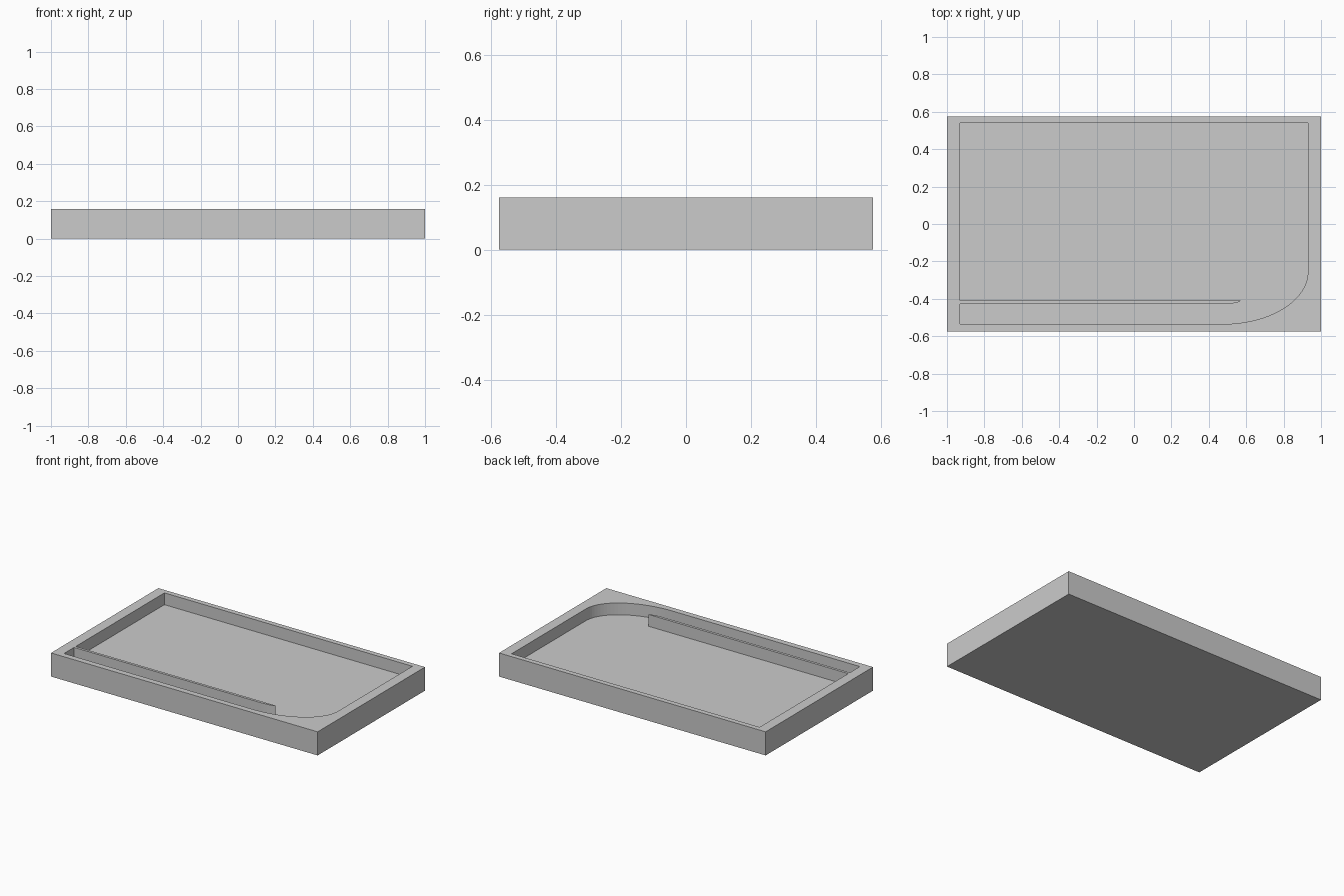
import bpy, bmesh, math

if "Cube" in bpy.data.objects:
    bpy.data.objects.remove(bpy.data.objects["Cube"])

grey = bpy.data.materials.new("plain grey")
grey.diffuse_color = (0.6, 0.6, 0.6, 1)
grey.use_nodes = True
grey.node_tree.nodes["Principled BSDF"].inputs["Base Color"].default_value = grey.diffuse_color


def prism(name, outline, z0, z1):
    """Extrude a counter-clockwise outline from z0 to z1."""
    bm = bmesh.new()
    face = bm.faces.new([bm.verts.new((x, y, z0)) for x, y in outline])
    ext = bmesh.ops.extrude_face_region(bm, geom=[face])
    for v in ext["geom"]:
        if isinstance(v, bmesh.types.BMVert):
            v.co.z = z1
    bmesh.ops.recalc_face_normals(bm, faces=bm.faces)
    mesh = bpy.data.meshes.new(name)
    bm.to_mesh(mesh)
    bm.free()
    mesh.materials.append(grey)
    ob = bpy.data.objects.new(name, mesh)
    bpy.context.collection.objects.link(ob)
    return ob


def arc(cx, cy, rx, ry, a0, a1, n):
    """Points on an elliptical arc, angles in degrees."""
    pts = []
    for i in range(n + 1):
        a = math.radians(a0 + (a1 - a0) * i / n)
        pts.append((cx + rx * math.cos(a), cy + ry * math.sin(a)))
    return pts


# tray body with a recess that has one rounded corner
tray = prism("tray", [(-1, -.575), (1, -.575), (1, .575), (-1, .575)], 0, .16)
recess = prism("recess_cutter",
               [(-.93, .54), (-.93, -.535)]
               + arc(.475, -.255, .455, .28, -90, 0, 24)
               + [(.93, .54)], .08, .3)
cut = tray.modifiers.new("recess", 'BOOLEAN')
cut.operation = 'DIFFERENCE'
cut.solver = 'EXACT'
cut.object = recess
bpy.context.view_layer.update()
mesh = bpy.data.meshes.new_from_object(
    tray.evaluated_get(bpy.context.evaluated_depsgraph_get()))
tray.modifiers.clear()
tray.data = mesh
bpy.data.objects.remove(recess)

# thin lane divider with a tapered tip
prism("lane_divider",
      [(-.93, -.41), (-.93, -.428)]
      + arc(.47, -.408, .1, .02, -90, -6, 6), .08, .16)
